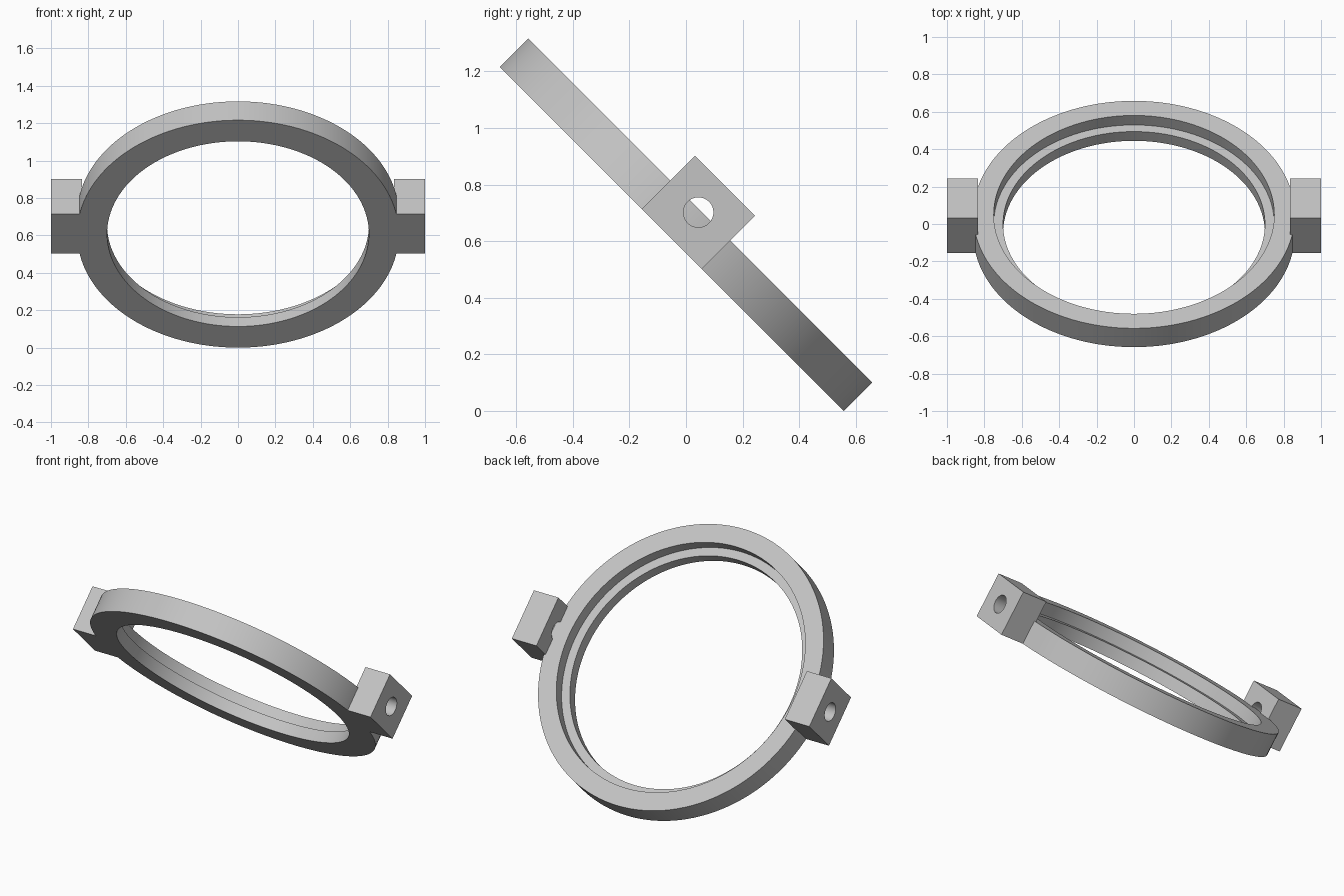
import bpy, bmesh, math
from mathutils import Matrix, Vector

cube = bpy.data.objects.get("Cube")
if cube:
    bpy.data.objects.remove(cube, do_unlink=True)

# Single plain grey
grey = bpy.data.materials.new("light grey")
grey.use_nodes = True
colour = (0.55, 0.55, 0.55, 1)
grey.diffuse_color = colour
grey.node_tree.nodes["Principled BSDF"].inputs["Base Color"].default_value = colour

R_OUT, R_REBATE, R_IN = 0.86, 0.75, 0.70
THICK, LEDGE = 0.142, 0.07
BLOCK_IN, BLOCK_OUT, BLOCK_W, BLOCK_H = 0.835, 1.0, 0.30, 0.266
BORE = 0.053

# The whole part leans back at 45 degrees and rests on its lower rim
half = math.sqrt(0.5)
tilt = Matrix.Translation((0, -THICK * half / 2, R_OUT * half)) @ Matrix.Rotation(-math.pi / 4, 4, "X")


def make(name, bm):
    bmesh.ops.recalc_face_normals(bm, faces=bm.faces)
    mesh = bpy.data.meshes.new(name)
    bm.to_mesh(mesh)
    bm.free()
    mesh.materials.append(grey)
    obj = bpy.data.objects.new(name, mesh)
    bpy.context.collection.objects.link(obj)
    obj.matrix_world = tilt
    return obj


def activate(obj):
    bpy.ops.object.select_all(action="DESELECT")
    obj.select_set(True)
    bpy.context.view_layer.objects.active = obj


def smooth(obj):
    activate(obj)
    bpy.ops.object.shade_smooth_by_angle(angle=math.radians(30))


# Ring with a stepped inner ledge, turned from its cross-section
bm = bmesh.new()
section = [(R_IN, 0), (R_OUT, 0), (R_OUT, THICK),
           (R_REBATE, THICK), (R_REBATE, LEDGE), (R_IN, LEDGE)]
verts = [bm.verts.new((r, 0, z)) for r, z in section]
edges = [bm.edges.new((v, verts[i - 1])) for i, v in enumerate(verts)]
bmesh.ops.spin(bm, geom=verts + edges, cent=(0, 0, 0), axis=(0, 0, 1),
               angle=math.tau, steps=128, use_merge=True)
bmesh.ops.remove_doubles(bm, verts=bm.verts, dist=1e-5)
smooth(make("ring", bm))

# Pivot blocks on both sides, each bored through sideways
for name, side in (("left_pivot_block", 1), ("right_pivot_block", -1)):
    centre = Vector((side * (BLOCK_IN + BLOCK_OUT) / 2, 0, BLOCK_H / 2))
    bm = bmesh.new()
    bmesh.ops.create_cube(bm, size=1, matrix=Matrix.Translation(centre)
                          @ Matrix.Diagonal((BLOCK_OUT - BLOCK_IN, BLOCK_W, BLOCK_H, 1)))
    block = make(name, bm)

    bm = bmesh.new()
    bmesh.ops.create_cone(bm, cap_ends=True, segments=48, radius1=BORE, radius2=BORE, depth=0.4,
                          matrix=Matrix.Translation(centre) @ Matrix.Rotation(math.pi / 2, 4, "Y"))
    cutter = make("bore_cutter", bm)
    cutter.hide_render = True

    cut = block.modifiers.new("bore", "BOOLEAN")
    cut.operation = "DIFFERENCE"
    cut.solver = "EXACT"
    cut.object = cutter
    activate(block)
    bpy.ops.object.modifier_apply(modifier=cut.name)
    bpy.data.objects.remove(cutter, do_unlink=True)
    smooth(block)
